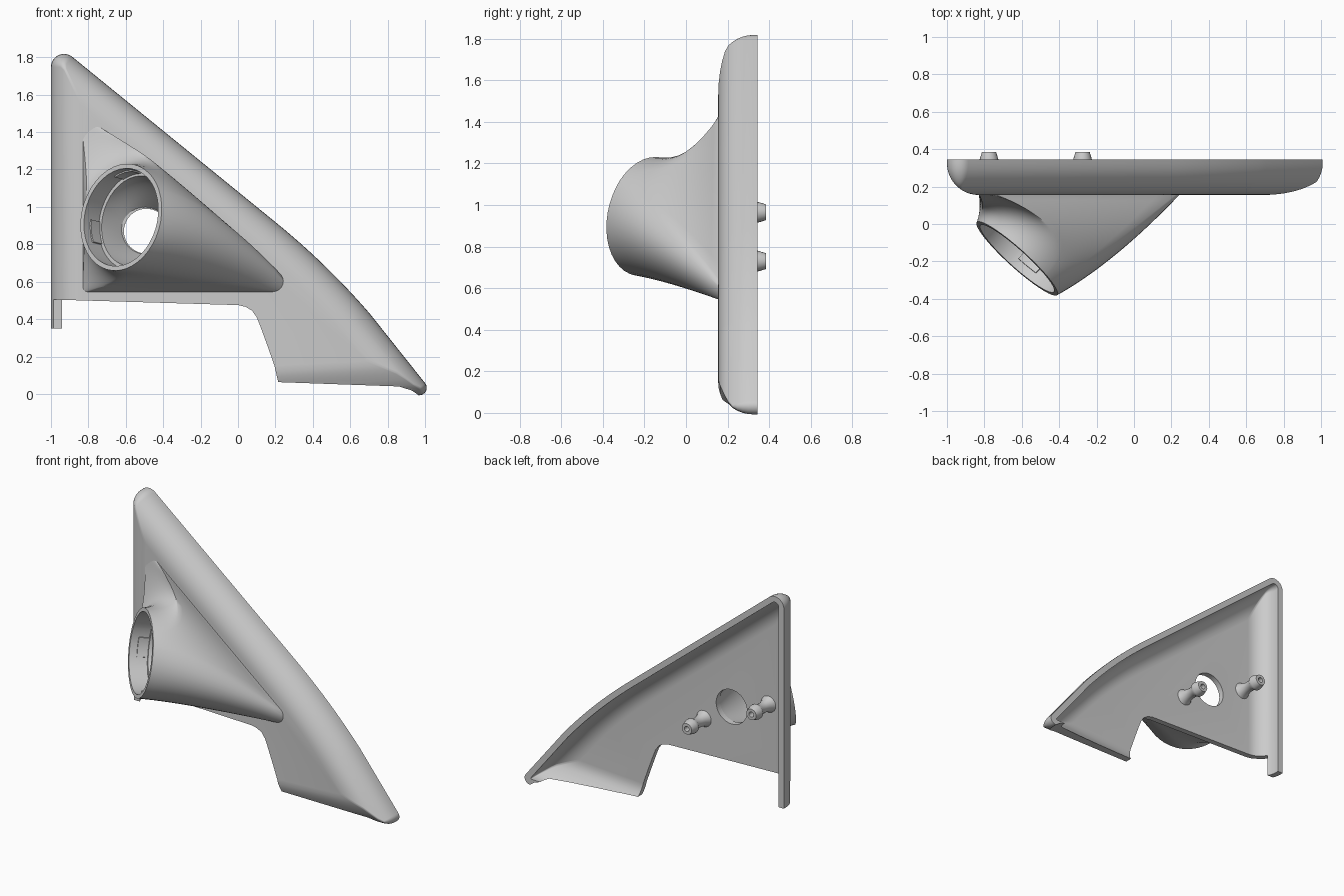
import bpy, bmesh
from math import sin, cos, pi, radians
from mathutils import Vector

if "Cube" in bpy.data.objects:
    bpy.data.objects.remove(bpy.data.objects["Cube"])


def make(name, rings, cap=False):
    """Skin a list of closed rings into an object."""
    bm = bmesh.new()
    vs = [[bm.verts.new(p) for p in r] for r in rings]
    n = len(rings[0])
    for a, b in zip(vs, vs[1:]):
        for i in range(n):
            j = (i + 1) % n
            bm.faces.new((a[i], a[j], b[j], b[i]))
    if cap:
        bm.faces.new(vs[0])
        bm.faces.new(vs[-1])
    bmesh.ops.recalc_face_normals(bm, faces=bm.faces[:])
    me = bpy.data.meshes.new(name)
    bm.to_mesh(me)
    bm.free()
    ob = bpy.data.objects.new(name, me)
    bpy.context.collection.objects.link(ob)
    return ob


def smooth(ob):
    bpy.ops.object.select_all(action='DESELECT')
    ob.select_set(True)
    bpy.context.view_layer.objects.active = ob
    bpy.ops.object.shade_smooth_by_angle(angle=radians(32))


def cut(ob, cutter):
    bpy.context.view_layer.objects.active = ob
    m = ob.modifiers.new("cut", 'BOOLEAN')
    m.operation, m.object, m.solver = 'DIFFERENCE', cutter, 'EXACT'
    bpy.ops.object.modifier_apply(modifier=m.name)
    bpy.data.objects.remove(cutter)


def prism(name, xz, y0, y1):
    return make(name, [[(x, y, z) for x, z in xz] for y in (y0, y1)], cap=True)


def fillet(corners, d=0.0, n=12):
    """Inset a convex polygon by d and round its corners; one arc per corner."""
    arcs = []
    for i, (x, z, r) in enumerate(corners):
        p = Vector((x, z))
        u = (Vector(corners[i - 1][:2]) - p).normalized()
        v = (Vector(corners[(i + 1) % len(corners)][:2]) - p).normalized()
        half = u.angle(v) / 2
        rr = max(r - d, 0.008)
        bis = (u + v).normalized()
        c = p + bis * (d + rr) / sin(half)
        q = p + bis * d / sin(half)
        t = rr * cos(half) / sin(half)
        a, b = (q + u * t - c).normalized(), (q + v * t - c).normalized()
        arcs.append([c + a.slerp(b, k / n) * rr for k in range(n + 1)])
    return arcs


def circle(c, r, u, v, angles):
    return [c + (u * cos(a) + v * sin(a)) * r for a in angles]


def bezier(a, b, c, t):
    """One ring of a quadratic blend between rings a and c."""
    return [p * (1 - t) ** 2 + q * 2 * t * (1 - t) + r * t * t for p, q, r in zip(a, b, c)]


X, Y, Z = Vector((1, 0, 0)), Vector((0, 1, 0)), Vector((0, 0, 1))
full = [2 * pi * k / 40 for k in range(40)]

# Triangular cover plate: hollow shell with a rolled rim
outline = [(-1, -0.1, 0.05), (1.052, 0.028, 0.04), (0.475, 0.695, 4.0), (-1, 1.895, 0.07)]


def plate_ring(d, y):
    pts = [p for arc in fillet(outline, d) for p in arc]
    return [Vector((p.x, y, p.y - 0.03 * min(max((p.x - 0.86) / 0.1, 0), 1))) for p in pts]


steps = [k / 10 * pi / 2 for k in range(11)]
outer = [(0.0, 0.345)] + [(0.17 - 0.17 * cos(a), 0.325 - 0.17 * sin(a)) for a in steps]
inner = [(0.04, 0.345)] + [(0.17 - 0.13 * cos(a), 0.325 - 0.13 * sin(a)) for a in steps]
plate = make("cover_plate", [plate_ring(d, y) for d, y in outer[::-1] + inner], cap=True)

# Lower notch and bottom edge, leaving a thin leg on the left edge
notch = [(-1.3, 0.35), (-0.94, 0.35), (-0.94, 0.503), (0.0, 0.475), (0.04, 0.466), (0.075, 0.445),
         (0.1, 0.41), (0.12, 0.36), (0.16, 0.25), (0.195, 0.15), (0.215, 0.063), (0.86, 0.04),
         (0.93, 0.018), (0.97, -0.01), (0.97, -0.4), (-1.3, -0.4)]
cut(plate, prism("notch_cutter", notch, -1, 1))
cut(plate, prism("leg_cutter", [(-1.1, 0.3), (-0.9, 0.3), (-0.9, 0.503), (-1.1, 0.505)], -1, 0.26))

# Cable hole through the plate
hole = Vector((-0.49, 0, 0.87))
cut(plate, make("hole_cutter", [circle(hole + Y * y, 0.12, X, Z, full) for y in (0.1, 0.3)], cap=True))
smooth(plate)

# Speaker pod: rounded triangle foot blending into a tilted round mouth
arcs = fillet([(-0.83, 0.545, 0.02), (0.345, 0.545, 0.055), (-0.83, 1.5, 0.06)])
spans = [(-170, -95), (-75, 30), (55, 165)]
foot, angles = [], []
for i, arc in enumerate(arcs):
    a0, a1 = spans[i]
    nxt, b0 = arcs[(i + 1) % 3][0], spans[(i + 1) % 3][0] + (360 if i == 2 else 0)
    for k, p in enumerate(arc):
        foot.append(p)
        angles.append(radians(a0 + (a1 - a0) * k / (len(arc) - 1)))
    for k in range(1, 10):
        foot.append(arc[-1].lerp(nxt, k / 10))
        angles.append(radians(a1 + (b0 - a1) * k / 10))
U = Vector((0.74, -0.67, 0)).normalized()
flat = Vector((0.67, 0.74, 0)).normalized()
V = (flat * 0.17 + Z * 0.985).normalized()
back = (flat * 0.985 - Z * 0.17).normalized()
centre = Vector((-0.625, -0.185, 0.945))


def mouth(r, depth):
    return circle(centre + back * depth, r, U, V, angles)


rim = mouth(0.29, 0)
base = [Vector((p.x, 0.158, p.y)) for p in foot]
ctrl = []
for p, a in zip(rim, angles):
    c, s = cos(a), sin(a)
    dx = 0.165 + 0.08 * c + 0.06 * c ** 3
    dy = 0.19 + 0.05 * c - 0.07 * c * c + 0.03 * s
    ctrl.append(p + Vector((dx, dy, -0.17 * dx)))
rings = [[p + Y * 0.02 for p in base]] + [bezier(base, ctrl, rim, k / 16) for k in range(17)]
# Inside: lip, ledge, then a bowl running down to the cable hole
ledge = mouth(0.245, 0.12)
rings += [mouth(0.265, 0), mouth(0.265, 0.12), ledge]
low = circle(hole + Y * 0.165, 0.12, X, Z, angles)
rings += [bezier(ledge, mouth(0.235, 0.2), low, k / 10) for k in range(1, 11)]
smooth(make("speaker_pod", rings))

# Small retaining tabs inside the mouth
for n, deg in enumerate((15, 105, 195, 285)):
    span = [radians(deg - 14 + 28 * k / 8) for k in range(9)]
    tab = [circle(centre + back * d, r, U, V, span)
           for r, d in ((0.268, 0.05), (0.257, 0.05), (0.257, 0.121), (0.268, 0.121))]
    smooth(make(f"retaining_tab_{n + 1}", [list(s) for s in zip(*tab)], cap=True))

# Hollow mounting pegs on the back
profile = [(0.06, 0.19), (0.045, 0.215), (0.036, 0.25), (0.036, 0.3), (0.051, 0.325), (0.051, 0.342),
           (0.038, 0.385), (0.018, 0.385), (0.018, 0.3)]
for n, (x, z) in enumerate(((-0.775, 0.965), (-0.275, 0.73))):
    smooth(make(f"mounting_peg_{n + 1}",
                [circle(Vector((x, y, z)), r, X, Z, full[::2]) for r, y in profile], cap=True))
